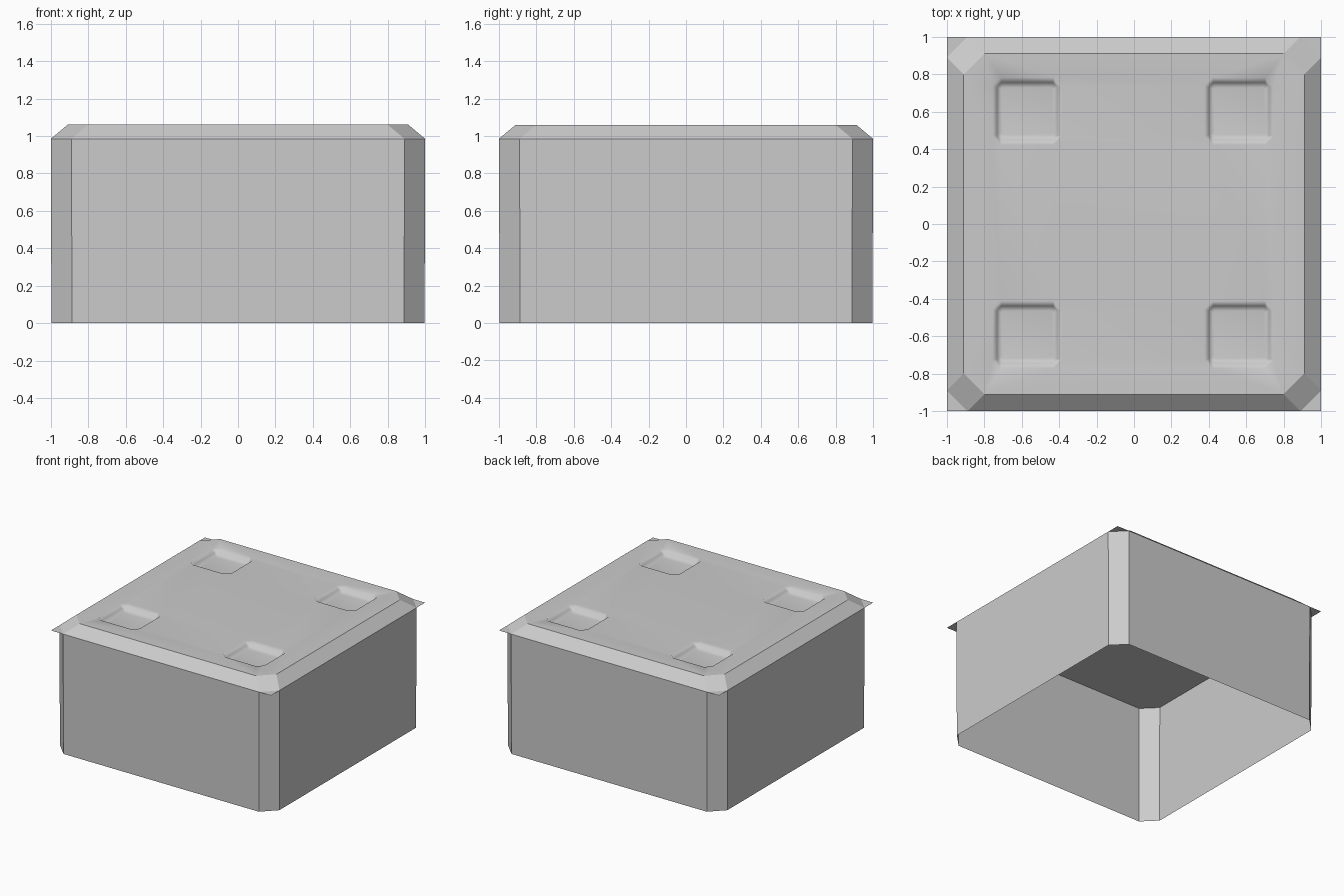
import bpy, bmesh

if "Cube" in bpy.data.objects:
    bpy.data.objects.remove(bpy.data.objects["Cube"], do_unlink=True)

RIM_Z, TOP_Z = 0.985, 1.06
PIT_DEPTH = 0.055

grey = bpy.data.materials.new("plain_grey")
grey.use_nodes = True
colour = (0.6, 0.6, 0.6, 1)
grey.diffuse_color = colour
grey.node_tree.nodes["Principled BSDF"].inputs["Base Color"].default_value = colour


def make_object(name, bm):
    mesh = bpy.data.meshes.new(name)
    bm.to_mesh(mesh)
    bm.free()
    mesh.materials.append(grey)
    obj = bpy.data.objects.new(name, mesh)
    bpy.context.collection.objects.link(obj)
    return obj


def ring(bm, hx, hy, cut, z, cx=0, cy=0):
    """Rectangle with cut corners, counter-clockwise."""
    pts = [(hx, hy - cut), (hx - cut, hy), (cut - hx, hy), (-hx, hy - cut),
           (-hx, cut - hy), (cut - hx, -hy), (hx - cut, -hy), (hx, cut - hy)]
    return [bm.verts.new((cx + x, cy + y, z)) for x, y in pts]


def bridge(bm, low, high):
    n = len(low)
    return [bm.faces.new((low[i], low[(i + 1) % n], high[(i + 1) % n], high[i]))
            for i in range(n)]


def loop_edges(bm, verts):
    return [bm.edges.get((v, verts[i - 1])) for i, v in enumerate(verts)]


# Open-bottomed wall shell with chamfered corners
bm = bmesh.new()
bridge(bm, ring(bm, 0.997, 0.997, 0.11, 0), ring(bm, 1, 1, 0.11, RIM_Z))
make_object("walls", bm)

# Flat pointed flaps that square off the lid corners
bm = bmesh.new()
for sx in (-1, 1):
    for sy in (-1, 1):
        pts = [(sx, sy), (sx * 0.89, sy), (sx, sy * 0.89)]
        if sx * sy < 0:
            pts.reverse()
        bm.faces.new([bm.verts.new((x, y, RIM_Z)) for x, y in pts])
make_object("corner_flaps", bm)

# Lid with sloping border and four shallow pits
bm = bmesh.new()
base = ring(bm, 1, 1, 0.11, RIM_Z)
top = ring(bm, 0.91, 0.91, 0.11, TOP_Z)
bm.faces.new(list(reversed(base)))
bridge(bm, base, top)
fill_edges = loop_edges(bm, top)
for e in bm.edges:
    e.smooth = False

for px in (-0.57, 0.562):
    for py in (-0.591, 0.603):
        rim = ring(bm, 0.186, 0.18, 0.045, TOP_Z, px, py)
        mid = ring(bm, 0.162, 0.153, 0.025, TOP_Z - PIT_DEPTH / 2, px, py)
        floor = ring(bm, 0.139, 0.127, 0.01, TOP_Z - PIT_DEPTH, px, py)
        bridge(bm, floor, mid)
        bridge(bm, mid, rim)
        bm.faces.new(floor)
        fill_edges += loop_edges(bm, rim)

bmesh.ops.triangle_fill(bm, edges=fill_edges, use_beauty=True, normal=(0, 0, 1))
bmesh.ops.recalc_face_normals(bm, faces=bm.faces)
for f in bm.faces:
    f.smooth = True
lid = make_object("lid", bm)
soft = lid.modifiers.new("soft_pits", 'WEIGHTED_NORMAL')
soft.keep_sharp = True
